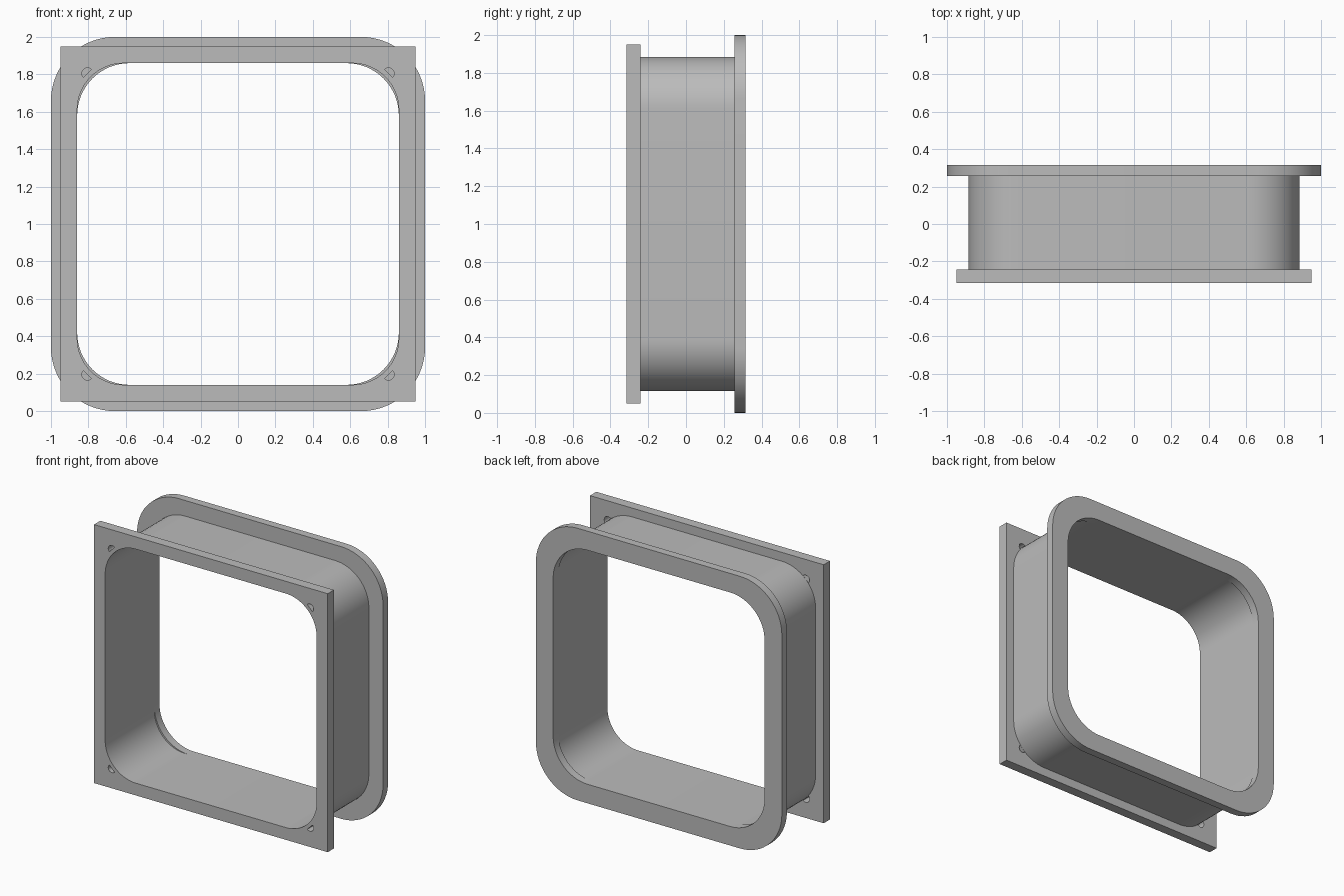
import bpy, bmesh
from math import cos, sin, pi, radians
from mathutils import Matrix

if "Cube" in bpy.data.objects:
    bpy.data.objects.remove(bpy.data.objects["Cube"])

grey = bpy.data.materials.new("plain_grey")
grey.use_nodes = True
colour = (0.5, 0.5, 0.5, 1)
grey.diffuse_color = colour
grey.node_tree.nodes["Principled BSDF"].inputs["Base Color"].default_value = colour


def arc(cx, cy, r, start, end, steps):
    return [(cx + r * cos(start + (end - start) * i / steps),
             cy + r * sin(start + (end - start) * i / steps)) for i in range(steps + 1)]


def rounded_square(half, r, steps=16):
    """Square outline with rounded corners (sharp when r is 0)."""
    if r == 0:
        return [(half, half), (-half, half), (-half, -half), (half, -half)]
    c = half - r
    points = []
    for k, (sx, sy) in enumerate([(1, 1), (-1, 1), (-1, -1), (1, -1)]):
        points += arc(sx * c, sy * c, r, k * pi / 2, (k + 1) * pi / 2, steps)
    return points


def extruded_part(name, outlines, y_front, y_back):
    """Fill the outlines (inner ones become holes) and extrude them along y."""
    curve = bpy.data.curves.new(name + "_profile", 'CURVE')
    curve.dimensions = '2D'
    curve.fill_mode = 'BOTH'
    curve.extrude = (y_back - y_front) / 2
    for points in outlines:
        spline = curve.splines.new('POLY')
        spline.points.add(len(points) - 1)
        for p, (x, y) in zip(spline.points, points):
            p.co = (x, y, 0, 1)
        spline.use_cyclic_u = True
    obj = bpy.data.objects.new(name, curve)
    bpy.context.collection.objects.link(obj)
    bpy.ops.object.select_all(action='DESELECT')
    obj.select_set(True)
    bpy.context.view_layer.objects.active = obj
    bpy.ops.object.convert(target='MESH')
    obj = bpy.context.object
    obj.name = name
    # Stand the profile upright and weld its caps to its walls
    bm = bmesh.new()
    bm.from_mesh(obj.data)
    bm.transform(Matrix.Translation((0, (y_front + y_back) / 2, 1)) @ Matrix.Rotation(pi / 2, 4, 'X'))
    bmesh.ops.remove_doubles(bm, verts=bm.verts, dist=0.0001)
    bmesh.ops.recalc_face_normals(bm, faces=bm.faces)
    bm.to_mesh(obj.data)
    bm.free()
    obj.data.materials.clear()
    obj.data.materials.append(grey)
    bpy.ops.object.shade_smooth_by_angle(angle=radians(30))
    return obj


opening = rounded_square(0.86, 0.25)

# Half-round screw holes just outside the duct wall, one per corner
screw_holes = []
for k in range(4):
    a = pi / 4 + k * pi / 2
    d = 0.805 * 2 ** 0.5
    screw_holes.append(arc(d * cos(a), d * sin(a), 0.03, a - pi / 2, a + pi / 2, 12))

# Square mounting plate, duct, and rounded rear flange
extruded_part("front_plate", [rounded_square(0.95, 0), opening] + screw_holes, -0.315, -0.242)
extruded_part("duct", [rounded_square(0.885, 0.275), opening], -0.242, 0.256)
extruded_part("rear_flange", [rounded_square(1.0, 0.34), rounded_square(0.86, 0.28)], 0.256, 0.315)
